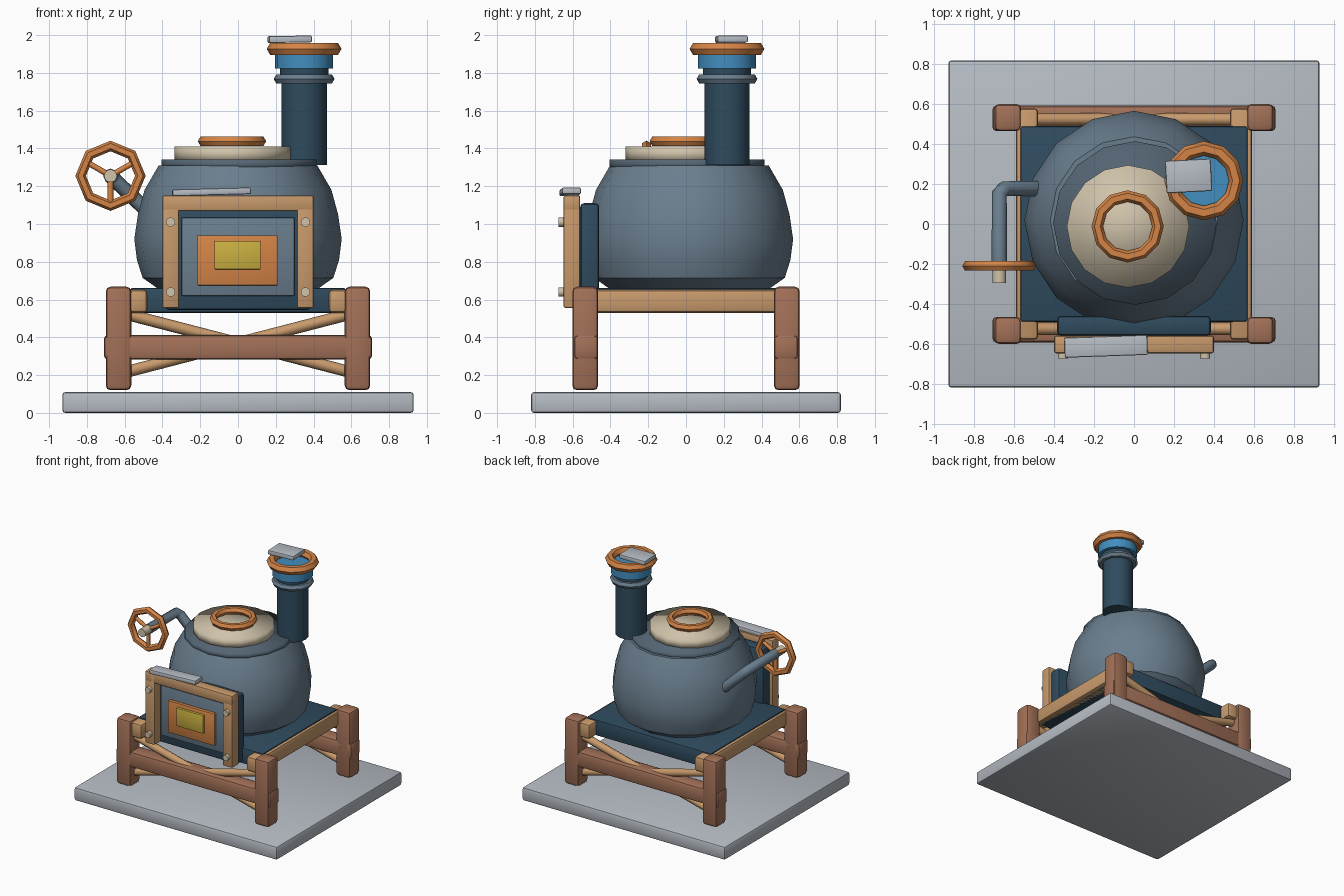
import bpy, bmesh, math
from mathutils import Vector

cube = bpy.data.objects.get("Cube")
if cube:
    bpy.data.objects.remove(cube, do_unlink=True)


def material(name, *rgb):
    linear = [((c / 255 + 0.055) / 1.055) ** 2.4 for c in rgb] + [1.0]
    m = bpy.data.materials.new(name)
    m.use_nodes = True
    m.diffuse_color = linear
    m.node_tree.nodes["Principled BSDF"].inputs["Base Color"].default_value = linear
    return m


TAN = material("tan wood", 200, 154, 108)
BROWN = material("brown wood", 163, 113, 88)
ORANGE = material("copper orange", 212, 132, 70)
SLATE = material("slate blue", 106, 126, 142)
DARK_SLATE = material("dark slate", 84, 101, 115)
NAVY = material("navy steel", 47, 75, 94)
BLUE = material("bright blue", 66, 142, 192)
CREAM = material("cream", 208, 195, 170)
PALE = material("pale grey", 182, 188, 196)
YELLOW = material("window yellow", 202, 176, 64)


def smooth(ob, degrees):
    bpy.ops.object.select_all(action="DESELECT")
    ob.select_set(True)
    bpy.context.view_layer.objects.active = ob
    bpy.ops.object.shade_smooth_by_angle(angle=math.radians(degrees))


def make(name, bm, mat, degrees):
    mesh = bpy.data.meshes.new(name)
    bmesh.ops.recalc_face_normals(bm, faces=bm.faces)
    bm.to_mesh(mesh)
    bm.free()
    ob = bpy.data.objects.new(name, mesh)
    bpy.context.collection.objects.link(ob)
    mesh.materials.append(mat)
    smooth(ob, degrees)
    return ob


def box(name, mat, x, y, z, bevel=0.015, turn=(0, 0, 0)):
    """Bevelled box given by its (low, high) range on each axis."""
    bm = bmesh.new()
    bmesh.ops.create_cube(bm, size=1)
    for v in bm.verts:
        v.co = [c * (r[1] - r[0]) for c, r in zip(v.co, (x, y, z))]
    if bevel:
        bmesh.ops.bevel(bm, geom=bm.edges[:], offset=bevel, segments=2,
                        profile=0.5, affect="EDGES")
    ob = make(name, bm, mat, 35)
    ob.location = [sum(r) / 2 for r in (x, y, z)]
    ob.rotation_euler = [math.radians(a) for a in turn]
    return ob


def rod(name, mat, a, b, radius, sides=16, degrees=50):
    """Closed cylinder from point a to point b."""
    a, b = Vector(a), Vector(b)
    bm = bmesh.new()
    bmesh.ops.create_cone(bm, cap_ends=True, segments=sides, radius1=radius,
                          radius2=radius, depth=(b - a).length)
    ob = make(name, bm, mat, degrees)
    ob.location = (a + b) / 2
    ob.rotation_euler = (b - a).to_track_quat("Z", "Y").to_euler()
    return ob


def lathe(name, mat, centre, profile, sides=16, degrees=35):
    """Closed surface of revolution about z from (radius, height) points."""
    bm = bmesh.new()
    rings = [[bm.verts.new((r * math.cos(math.tau * i / sides),
                            r * math.sin(math.tau * i / sides), z))
              for i in range(sides)] for r, z in profile]
    for low, high in zip(rings, rings[1:]):
        for i in range(sides):
            j = (i + 1) % sides
            bm.faces.new((low[i], low[j], high[j], high[i]))
    bm.faces.new(rings[0])
    bm.faces.new(rings[-1])
    ob = make(name, bm, mat, degrees)
    ob.location = (*centre, 0)
    return ob


def ring(name, mat, location, major, minor, sides=12, upright=False):
    bpy.ops.mesh.primitive_torus_add(
        location=location, major_radius=major, minor_radius=minor,
        major_segments=sides, minor_segments=6,
        rotation=(math.pi / 2 if upright else 0, 0, 0))
    ob = bpy.context.object
    ob.name = name
    ob.data.materials.append(mat)
    smooth(ob, 46)
    return ob


# Ground slab and deck
box("base_slab", PALE, (-0.93, 0.93), (-0.82, 0.82), (0, 0.11))
box("deck", NAVY, (-0.57, 0.57), (-0.49, 0.49), (0.53, 0.662), 0.012)

# Timber stand
for sx, side in ((-1, "right"), (1, "left")):
    xs = sorted((sx * 0.48, sx * 0.592))
    box(f"{side}_deck_rail", TAN, xs, (-0.58, 0.58), (0.53, 0.652), 0.02)
    for sy, end in ((-1, "front"), (1, "back")):
        box(f"{end}_{side}_leg", BROWN, sorted((sx * 0.565, sx * 0.7)),
            sorted((sy * 0.465, sy * 0.602)), (0.12, 0.668), 0.025)
        rod(f"{end}_{side}_brace", TAN, (sx * 0.58, sy * 0.525, 0.52),
            (-sx * 0.58, sy * 0.525, 0.22), 0.031, 8)
for sy, end in ((-1, "front"), (1, "back")):
    box(f"{end}_cross_rail", BROWN, (-0.71, 0.71),
        sorted((sy * 0.465, sy * 0.594)), (0.282, 0.413), 0.022)

# Boiler pot with collar and lid
lathe("pot", SLATE, (0, 0.018), [(0.42, 0.655), (0.505, 0.715), (0.535, 0.81),
      (0.549, 0.92), (0.53, 1.05), (0.495, 1.18), (0.42, 1.31)])
lathe("collar", DARK_SLATE, (0.005, 0.005), [(0.41, 1.29), (0.41, 1.342)], 16, 180)
lathe("lid", CREAM, (-0.03, -0.012), [(0.307, 1.33), (0.307, 1.41)], 16, 180)
ring("lid_handle", ORANGE, (-0.032, -0.012, 1.438), 0.152, 0.029)

# Chimney
cx, cy = 0.35, 0.217
lathe("chimney_pipe", NAVY, (cx, cy), [(0.12, 1.312), (0.12, 1.8)])
lathe("chimney_neck", NAVY, (cx, cy), [(0.128, 1.78), (0.128, 1.83)])
ring("chimney_band", SLATE, (cx, cy, 1.768), 0.134, 0.027)
lathe("chimney_cup", BLUE, (cx, cy), [(0.154, 1.822), (0.154, 1.91)])
ring("chimney_rim", ORANGE, (cx, cy, 1.927), 0.162, 0.036)
box("chimney_flap", PALE, (0.16, 0.388), (0.16, 0.322), (1.96, 1.996), 0.008,
    (0, -1, 3))

# Bent valve pipe and hand wheel
wx, wy, wz = -0.675, -0.21, 1.255
curve = bpy.data.curves.new("valve_pipe", "CURVE")
curve.dimensions = "3D"
curve.bevel_depth = 0.039
curve.bevel_resolution = 2
curve.use_fill_caps = True
path = [(wx, wy, wz), (wx, 0.15, wz), (wx + 0.025, 0.177, wz - 0.025),
        (-0.46, 0.177, 1.05)]
spline = curve.splines.new("POLY")
spline.points.add(len(path) - 1)
for point, co in zip(spline.points, path):
    point.co = (*co, 1)
curve.materials.append(SLATE)
bpy.context.collection.objects.link(bpy.data.objects.new("valve_pipe", curve))
ring("wheel_rim", ORANGE, (wx, wy, wz), 0.158, 0.028, 8, True)
for k in range(3):
    a = math.radians(30 + 120 * k)
    rod(f"wheel_spoke_{k + 1}", ORANGE, (wx, wy, wz),
        (wx + 0.15 * math.cos(a), wy, wz + 0.15 * math.sin(a)), 0.015, 8)
rod("wheel_hub", CREAM, (wx, -0.295, wz), (wx, -0.18, wz), 0.034, 12)

# Furnace door
box("door_back", NAVY, (-0.385, 0.385), (-0.56, -0.46), (0.545, 1.11), 0.02)
box("door_panel", SLATE, (-0.3, 0.3), (-0.585, -0.55), (0.62, 1.035), 0.008)
box("door_window_frame", ORANGE, (-0.215, 0.21), (-0.61, -0.58), (0.675, 0.94), 0.005)
box("door_window", YELLOW, (-0.125, 0.12), (-0.63, -0.6), (0.76, 0.91), 0.004)
box("door_lintel", TAN, (-0.4, 0.4), (-0.648, -0.56), (1.068, 1.152), 0.01)
for sx, side in ((-1, "right"), (1, "left")):
    box(f"{side}_door_post", TAN, sorted((sx * 0.312, sx * 0.4)),
        (-0.648, -0.56), (0.555, 1.15), 0.01)
    for z, level in ((0.64, "lower"), (1.01, "upper")):
        rod(f"{level}_{side}_rivet", CREAM, (sx * 0.357, -0.675, z),
            (sx * 0.357, -0.63, z), 0.025, 12)
box("door_shelf", PALE, (-0.348, 0.068), (-0.663, -0.563), (1.153, 1.188), 0.008,
    (0, -1.5, 2))
